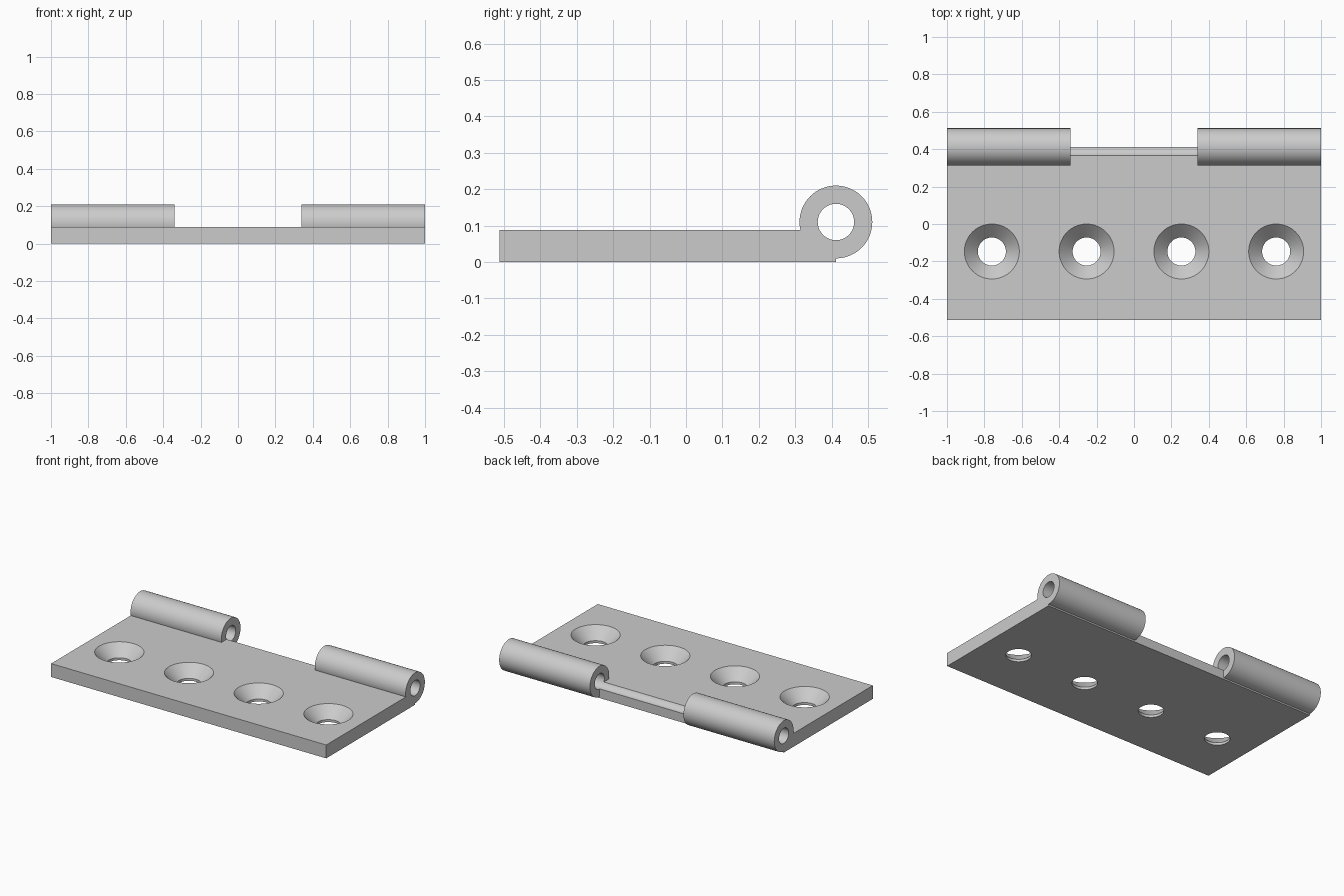
import bpy
import math

if "Cube" in bpy.data.objects:
    bpy.data.objects.remove(bpy.data.objects["Cube"])

THICK = 0.088                 # leaf thickness
AXIS_Y, AXIS_Z = 0.412, 0.11  # knuckle axis
HALF_GAP = 0.34               # half width of the gap between knuckles

steel = bpy.data.materials.new("grey_steel")
steel.diffuse_color = (0.60, 0.60, 0.60, 1)
steel.use_nodes = True
steel.node_tree.nodes["Principled BSDF"].inputs["Base Color"].default_value = steel.diffuse_color


def cylinder(name, x0, x1, radius):
    """Cylinder along x on the knuckle axis."""
    bpy.ops.mesh.primitive_cylinder_add(
        vertices=64, radius=radius, depth=x1 - x0,
        location=((x0 + x1) / 2, AXIS_Y, AXIS_Z), rotation=(0, math.pi / 2, 0))
    bpy.context.object.name = name
    return bpy.context.object


def countersink(name, x, y):
    """Revolved screw hole: straight land, then a 45 degree cone."""
    profile = [(0.075, -0.05), (0.075, 0.016), (0.147, THICK), (0.167, THICK + 0.02)]
    n = 64
    verts = [(x + r * math.cos(2 * math.pi * i / n), y + r * math.sin(2 * math.pi * i / n), z)
             for r, z in profile for i in range(n)]
    faces = [(k * n + i, k * n + (i + 1) % n, (k + 1) * n + (i + 1) % n, (k + 1) * n + i)
             for k in range(len(profile) - 1) for i in range(n)]
    faces.append(tuple(reversed(range(n))))
    faces.append(tuple(range((len(profile) - 1) * n, len(profile) * n)))
    mesh = bpy.data.meshes.new(name)
    mesh.from_pydata(verts, [], faces)
    obj = bpy.data.objects.new(name, mesh)
    bpy.context.collection.objects.link(obj)
    return obj


def combine(target, tool, operation):
    """Apply a boolean and remove the helper object."""
    mod = target.modifiers.new(operation.lower(), 'BOOLEAN')
    mod.operation, mod.object, mod.solver = operation, tool, 'EXACT'
    bpy.context.view_layer.objects.active = target
    bpy.ops.object.modifier_apply(modifier=mod.name)
    bpy.data.objects.remove(tool, do_unlink=True)


# Flat leaf, ending under the knuckle axis
bpy.ops.mesh.primitive_cube_add(size=1, location=(0, (AXIS_Y - 0.512) / 2, THICK / 2))
leaf = bpy.context.object
leaf.name = "hinge_leaf"
leaf.scale = (2, AXIS_Y + 0.512, THICK)
bpy.ops.object.transform_apply(location=True, rotation=True, scale=True)

# Two knuckles joined to the leaf
combine(leaf, cylinder("left_knuckle", -1, -HALF_GAP, 0.1), 'UNION')
combine(leaf, cylinder("right_knuckle", HALF_GAP, 1, 0.1), 'UNION')

# Pin bore, also grooving the leaf edge between the knuckles
combine(leaf, cylinder("pin_bore", -1.1, 1.1, 0.05), 'DIFFERENCE')

# Row of countersunk screw holes
for i in range(4):
    combine(leaf, countersink("screw_hole", -0.76 + i * 1.52 / 3, -0.147), 'DIFFERENCE')

leaf.data.materials.clear()
leaf.data.materials.append(steel)
for face in leaf.data.polygons:
    face.material_index = 0
bpy.ops.object.select_all(action='DESELECT')
leaf.select_set(True)
bpy.context.view_layer.objects.active = leaf
bpy.ops.object.shade_smooth_by_angle(angle=math.radians(30))
